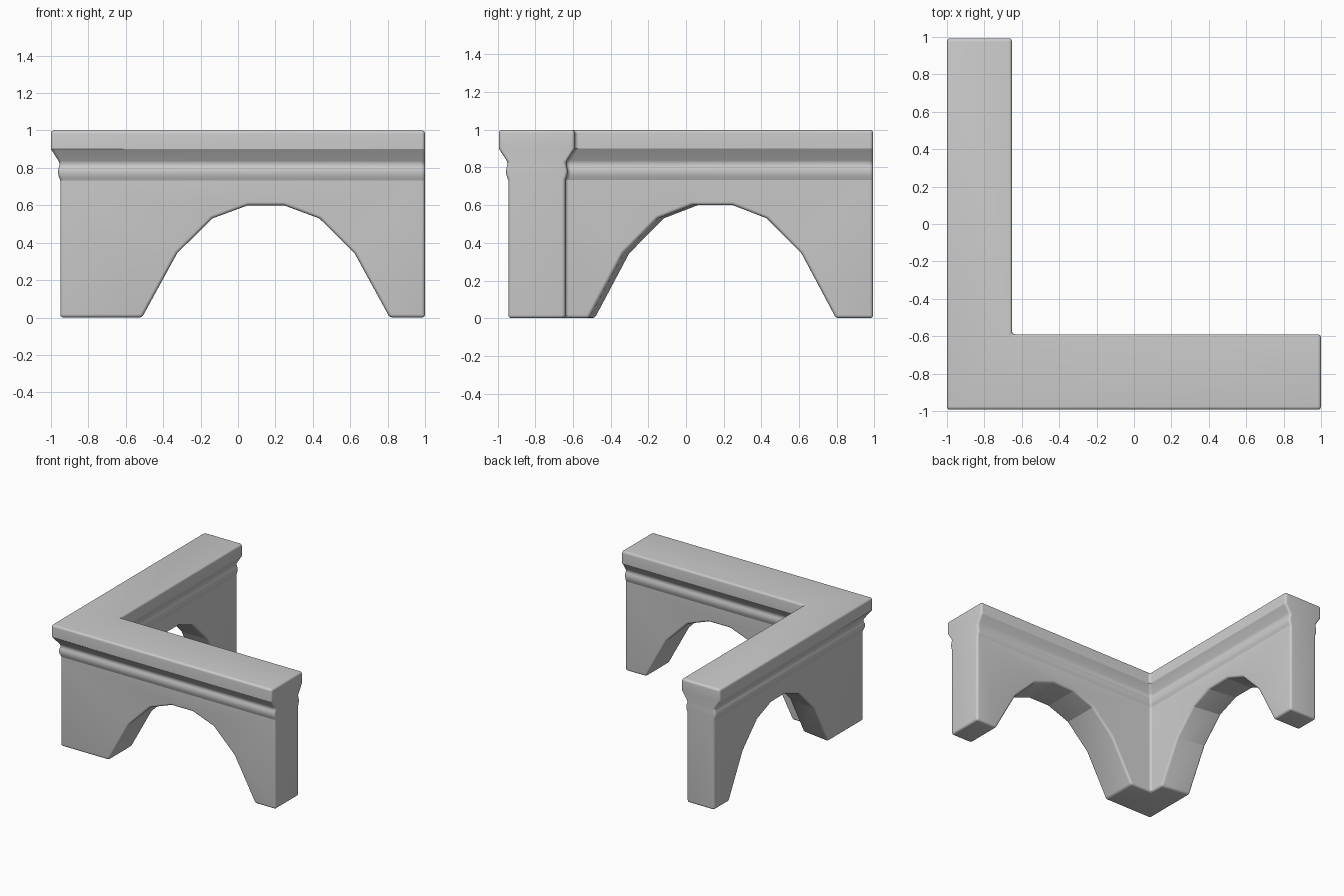
import bpy, bmesh, math

if "Cube" in bpy.data.objects:
    bpy.data.objects.remove(bpy.data.objects["Cube"])

HALF_Y = 0.993
INNER_X, INNER_Y = -0.652, -0.59


def make_object(name, bm):
    bmesh.ops.recalc_face_normals(bm, faces=bm.faces)
    mesh = bpy.data.meshes.new(name)
    bm.to_mesh(mesh)
    bm.free()
    obj = bpy.data.objects.new(name, mesh)
    bpy.context.collection.objects.link(obj)
    return obj


def loft(name, rings):
    """Closed solid through a stack of matching point loops."""
    bm = bmesh.new()
    loops = [[bm.verts.new(p) for p in ring] for ring in rings]
    n = len(loops[0])
    for a, b in zip(loops, loops[1:]):
        for i in range(n):
            j = (i + 1) % n
            bm.faces.new((a[i], a[j], b[j], b[i]))
    bm.faces.new(loops[0])
    bm.faces.new(loops[-1])
    return make_object(name, bm)


def corner_plan(inset, z):
    """L-shaped plan; long sides move in by inset, the ends stay flush."""
    d = inset
    return [(-1 + d, -HALF_Y + d, z), (1, -HALF_Y + d, z),
            (1, INNER_Y - d, z), (INNER_X - d, INNER_Y - d, z),
            (INNER_X - d, HALF_Y, z), (-1 + d, HALF_Y, z)]


# Wall profile: plain base, rounded bead, flared cornice
profile = [(0.05, 0.0)]
for i in range(9):
    t = i / 8
    profile.append((0.05 - 0.012 * math.sin(math.pi * t), 0.733 + 0.09 * t))
profile += [(0.0, 0.90), (0.0, 1.0)]
wall = loft("corner_arch_wall", [corner_plan(d, z) for d, z in profile])


def arch(centre, widths, left_shift=0.0):
    """Faceted arch outline as (along, height) pairs."""
    heights = (-0.1, 0.344, 0.53, 0.60)
    left = [(centre - w + left_shift, h) for w, h in zip(widths, heights)]
    right = [(centre + w, h) for w, h in zip(widths, heights)]
    return left + right[::-1]


# Front arch cuts straight through, side arch has a slightly skewed jamb
front = arch(0.149, (0.717, 0.474, 0.286, 0.096))
front_cut = loft("front_arch_cutter",
                 [[(u, y, h) for u, h in front] for y in (-1.05, -0.5)])
side_widths = (0.692, 0.456, 0.272, 0.091)
side_cut = loft("side_arch_cutter",
                [[(x, u, h) for u, h in arch(0.157, side_widths, s)]
                 for x, s in ((-1.05, 0.014), (-0.60, -0.049))])

for cutter in (front_cut, side_cut):
    cutter.hide_render = True
    mod = wall.modifiers.new(cutter.name, 'BOOLEAN')
    mod.operation = 'DIFFERENCE'
    mod.solver = 'EXACT'
    mod.object = cutter

# Softened hard edges; shallow profile and arch facets stay crisp
bevel = wall.modifiers.new("edge_softening", 'BEVEL')
bevel.width = 0.018
bevel.segments = 6
bevel.limit_method = 'ANGLE'
bevel.angle_limit = math.radians(40)
bevel.use_clamp_overlap = False

bpy.context.view_layer.objects.active = wall
wall.select_set(True)
for mod in list(wall.modifiers):
    bpy.ops.object.modifier_apply(modifier=mod.name)
for cutter in (front_cut, side_cut):
    bpy.data.objects.remove(cutter)
bpy.ops.object.shade_smooth_by_angle(angle=math.radians(16.5))
